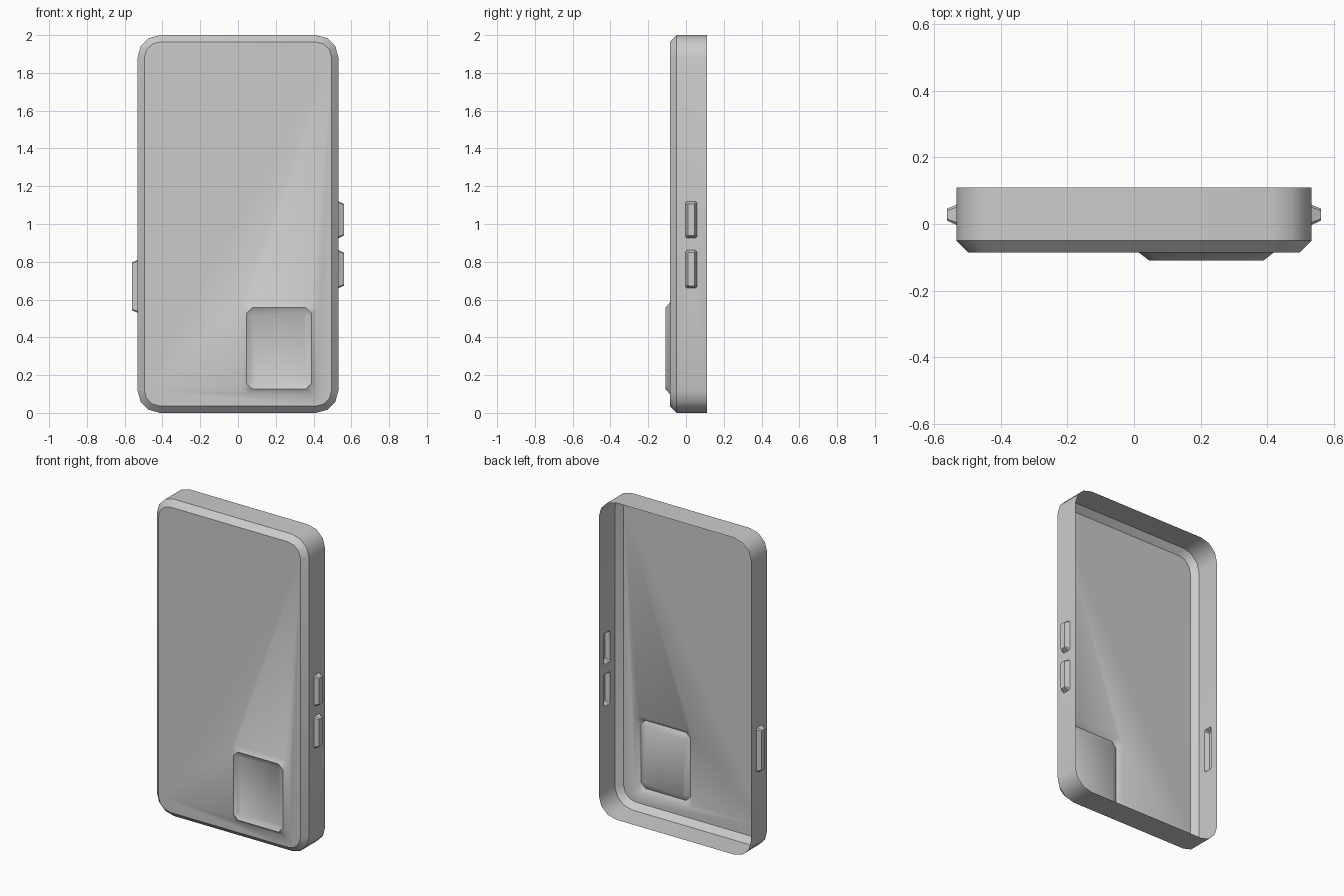
import bpy, bmesh, math

if "Cube" in bpy.data.objects:
    bpy.data.objects.remove(bpy.data.objects["Cube"])


def outline(u0, u1, v0, v1, r, seg):
    """Rounded rectangle; one segment gives cut corners."""
    pts = []
    for i, (cu, cv) in enumerate([(u1 - r, v1 - r), (u0 + r, v1 - r),
                                  (u0 + r, v0 + r), (u1 - r, v0 + r)]):
        for k in range(seg + 1):
            a = math.pi / 2 * (i + k / seg)
            pts.append((cu + r * math.cos(a), cv + r * math.sin(a)))
    return pts


def loft(name, rings, seg, axis):
    """Closed loft of (depth, u0, u1, v0, v1, radius) rings along x or y."""
    bm = bmesh.new()
    loops = []
    for d, *rect in rings:
        loops.append([bm.verts.new((d, u, v) if axis == 'x' else (u, d, v))
                      for u, v in outline(*rect, seg)])
    n = len(loops[0])
    for a, b in zip(loops, loops[1:]):
        for i in range(n):
            j = (i + 1) % n
            bm.faces.new((a[i], a[j], b[j], b[i]))
    bm.faces.new(loops[0])
    bm.faces.new(loops[-1])
    bmesh.ops.recalc_face_normals(bm, faces=bm.faces)
    mesh = bpy.data.meshes.new(name)
    bm.to_mesh(mesh)
    bm.free()
    ob = bpy.data.objects.new(name, mesh)
    bpy.context.collection.objects.link(ob)
    return ob


# Case body with chamfered front edge
W, BACK = 0.532, 0.11
case = loft("phone_case", [
    (BACK, -W, W, 0, 2, 0.12),
    (-0.05, -W, W, 0, 2, 0.12),
    (-0.086, -W + 0.036, W - 0.036, 0.036, 1.964, 0.084)], 3, 'y')

# Camera frame: raised rim sloping back to a sunken panel
parts = [loft("camera_frame", [
    (-0.03, 0.015, 0.418, 0.10, 0.584, 0.03),
    (-0.086, 0.015, 0.418, 0.10, 0.584, 0.03),
    (-0.109, 0.045, 0.389, 0.127, 0.557, 0.03),
    (-0.092, 0.074, 0.36, 0.155, 0.53, 0.012)], 1, 'y')]

# Tapered hollow button covers
for name, side, z0, z1 in [("upper_button", 1, 0.925, 1.12),
                           ("lower_button", 1, 0.66, 0.862),
                           ("left_button", -1, 0.53, 0.81)]:
    parts.append(loft(name, [
        (side * 0.50, -0.003, 0.058, z0, z1, 0.008),
        (side * W, -0.003, 0.058, z0, z1, 0.008),
        (side * 0.56, 0.01, 0.046, z0 + 0.013, z1 - 0.013, 0.005)], 1, 'x'))

# Merge everything into one skin
bpy.context.view_layer.objects.active = case
case.select_set(True)
for p in parts:
    mod = case.modifiers.new(p.name, 'BOOLEAN')
    mod.operation, mod.solver, mod.object = 'UNION', 'EXACT', p
    bpy.ops.object.modifier_apply(modifier=mod.name)
    bpy.data.objects.remove(p)

# Open the back of the case
bm = bmesh.new()
bm.from_mesh(case.data)
cap = [f for f in bm.faces if all(v.co.y > BACK - 1e-4 for v in f.verts)]
bmesh.ops.delete(bm, geom=cap, context='FACES')
bm.to_mesh(case.data)
bm.free()
bpy.ops.object.shade_smooth_by_angle(angle=math.radians(35))
